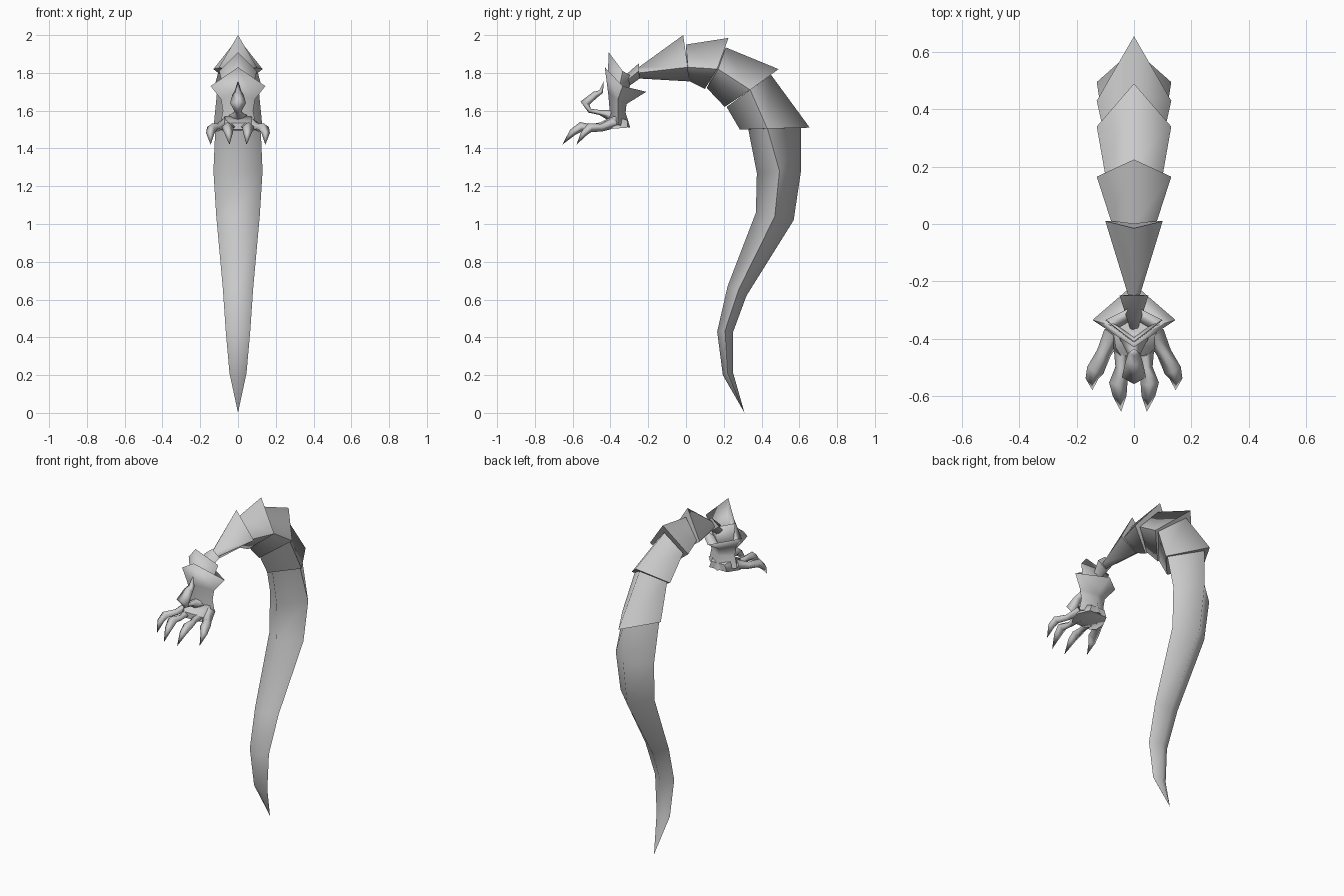
import bpy, bmesh
from mathutils import Vector


def skin(name, rings, sharp_sides=True):
    """Bridge four-point rings, cap the ends and shade; side edges stay crisp."""
    bm = bmesh.new()
    loops = [[bm.verts.new(p) for p in ring] for ring in rings]
    for a, b in zip(loops, loops[1:]):
        for i in range(4):
            j = (i + 1) % 4
            f = bm.faces.new((a[i], a[j], b[j], b[i]))
            f.smooth = True
        if sharp_sides:
            for i in (1, 3):
                e = bm.edges.get((a[i], b[i]))
                if e:
                    e.smooth = False
    for loop in (loops[0], loops[-1]):
        f = bm.faces.new(loop)
        for e in f.edges:
            e.smooth = False
    bmesh.ops.remove_doubles(bm, verts=bm.verts, dist=0.0005)
    bmesh.ops.recalc_face_normals(bm, faces=bm.faces)
    me = bpy.data.meshes.new(name)
    bm.to_mesh(me)
    bm.free()
    ob = bpy.data.objects.new(name, me)
    bpy.context.collection.objects.link(ob)
    return ob


def shell(name, rows):
    """Row: front y,z | side half width,y,z | back y,z -> diamond section."""
    return skin(name, [[(0, fy, fz), (w, sy, sz), (0, by, bz), (-w, sy, sz)]
                       for fy, fz, w, sy, sz, by, bz in rows])


def claw(name, pts, side=1, flat=0.8):
    """Tapered four-sided finger along points x,y,z,radius."""
    path = [Vector((p[0] * side, p[1], p[2])) for p in pts]
    rings = []
    for i, c in enumerate(path):
        t = (path[min(i + 1, len(path) - 1)] - path[max(i - 1, 0)]).normalized()
        u = Vector((1, 0, 0))
        u = (u - t * u.dot(t)).normalized()
        v = t.cross(u)
        r = pts[i][3]
        rings.append([c + v * r * flat, c + u * r, c - v * r * flat, c - u * r])
    return skin(name, rings, False)


# Long lower tail, tip at the ground
shell("tail", [
    (.31, 0, 0, .31, 0, .31, 0),
    (.195, .20, .045, .22, .21, .25, .21),
    (.165, .43, .065, .207, .435, .25, .43),
    (.22, .67, .08, .28, .655, .32, .62),
    (.37, 1.06, .115, .47, 1.04, .57, 1.02),
    (.375, 1.27, .13, .495, 1.28, .61, 1.29),
    (.33, 1.50, .12, .43, 1.51, .61, 1.51)])

# Overlapping armour plates over the bend
plates = [
    [(.285, 1.50, .13, .43, 1.505, .655, 1.51), (.215, 1.62, .11, .34, 1.71, .45, 1.79)],
    [(.205, 1.62, .13, .34, 1.71, .49, 1.82), (.11, 1.72, .10, .17, 1.82, .21, 1.935)],
    [(.10, 1.715, .13, .165, 1.82, .225, 1.985), (.01, 1.76, .08, .01, 1.83, 0, 1.95)],
    [(.015, 1.755, .10, .01, 1.83, -.015, 2.0), (-.245, 1.77, .02, -.25, 1.80, -.25, 1.83)]]
for n, rows in enumerate(plates, 1):
    shell(f"plate_{n}", rows)

# Wrist cone between the arm and the cuff
shell("wrist", [(-.245, 1.77, .05, -.25, 1.81, -.25, 1.85),
                (-.33, 1.71, .025, -.33, 1.745, -.33, 1.78),
                (-.38, 1.67, .01, -.375, 1.68, -.37, 1.69)])

# Two flared cuffs, hollow at the top
shell("inner_cuff", [
    (-.395, 1.70, .05, -.36, 1.70, -.33, 1.69),
    (-.41, 1.91, .10, -.335, 1.81, -.285, 1.78),
    (-.415, 1.72, .07, -.36, 1.69, -.315, 1.66)])
shell("gauntlet", [
    (-.395, 1.68, .06, -.36, 1.68, -.325, 1.66),
    (-.43, 1.83, .145, -.335, 1.73, -.21, 1.70),
    (-.412, 1.69, .09, -.36, 1.66, -.315, 1.635),
    (-.405, 1.61, .08, -.36, 1.60, -.32, 1.59),
    (-.40, 1.53, .095, -.36, 1.525, -.295, 1.51)])

# Palm: flat section running forward
skin("palm", [[(-w, y, lo), (w, y, lo), (w * .75, y, hi), (-w * .75, y, hi)]
              for y, w, lo, hi in [(-.31, .06, 1.51, 1.55), (-.38, .095, 1.505, 1.57),
                                   (-.43, .085, 1.495, 1.55), (-.46, .06, 1.50, 1.535)]])

# Clawed fingers, mirrored
inner = [(.04, -.42, 1.52, .032), (.043, -.50, 1.51, .022), (.055, -.555, 1.515, .032),
         (.05, -.60, 1.485, .024), (.045, -.655, 1.42, 0)]
outer = [(.07, -.38, 1.535, .036), (.105, -.45, 1.51, .026), (.135, -.51, 1.51, .031),
         (.147, -.54, 1.48, .022), (.145, -.58, 1.42, 0)]
for s, label in ((1, "right"), (-1, "left")):
    claw(f"inner_finger_{label}", inner, s)
    claw(f"outer_finger_{label}", outer, s)

# Hooked thumb curling up and back
claw("thumb", [(0, -.40, 1.575, .05), (0, -.455, 1.59, .022), (0, -.51, 1.60, .02),
               (0, -.535, 1.64, .042), (0, -.48, 1.685, .03),
               (0, -.45, 1.70, .02), (0, -.435, 1.755, 0)], 1, 0.6)
